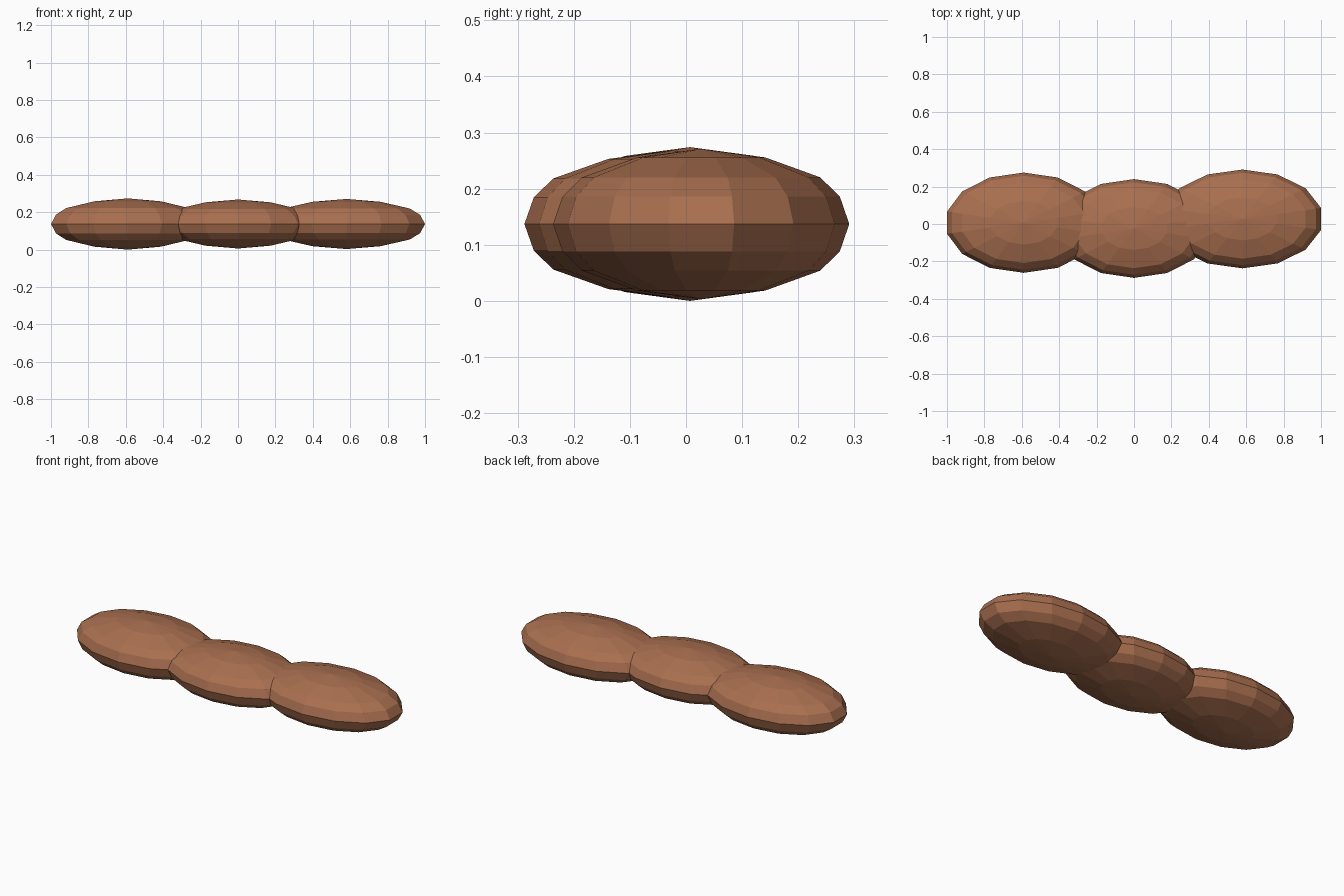
import bpy
import bmesh
import math

cube = bpy.data.objects.get("Cube")
if cube:
    bpy.data.objects.remove(cube, do_unlink=True)

# Warm brown, used on every lobe
brown = bpy.data.materials.new("warm_brown")
brown.use_nodes = True
colour = (0.40, 0.16, 0.08, 1)
brown.diffuse_color = colour
brown.node_tree.nodes["Principled BSDF"].inputs["Base Color"].default_value = colour

SEGMENTS = 14
MIDDLE = 0.137
# Upper half of the lobe outline: (radius, height), mirrored below
UPPER = [(1, 0), (0.936, 0.365), (0.804, 0.62), (0.434, 0.885)]
PROFILE = [(r, -h) for r, h in reversed(UPPER[1:])] + UPPER


def lobe(name, x, y, radii):
    """Flattened, faceted ball made of stacked rings and two poles."""
    rx, ry, rz = radii
    bm = bmesh.new()
    rings = []
    for r, h in PROFILE:
        ring = []
        for i in range(SEGMENTS):
            a = math.tau * i / SEGMENTS
            ring.append(bm.verts.new((-r * rx * math.sin(a), r * ry * math.cos(a), h * rz)))
        rings.append(ring)
    bottom = bm.verts.new((0, 0, -rz))
    top = bm.verts.new((0, 0, rz))
    for i in range(SEGMENTS):
        j = (i + 1) % SEGMENTS
        for low, high in zip(rings, rings[1:]):
            bm.faces.new((low[i], low[j], high[j], high[i]))
        bm.faces.new((rings[-1][i], rings[-1][j], top))
        bm.faces.new((rings[0][j], rings[0][i], bottom))
    bmesh.ops.recalc_face_normals(bm, faces=bm.faces)
    mesh = bpy.data.meshes.new(name)
    bm.to_mesh(mesh)
    bm.free()
    mesh.materials.append(brown)
    obj = bpy.data.objects.new(name, mesh)
    obj.location = (x, y, MIDDLE)
    bpy.context.collection.objects.link(obj)


# Three overlapping lobes in a row
lobe("right_lobe", -0.59, 0.007, (0.42, 0.268, 0.137))
lobe("middle_lobe", 0, -0.024, (0.41, 0.264, 0.131))
lobe("left_lobe", 0.58, 0.027, (0.431, 0.264, 0.134))
